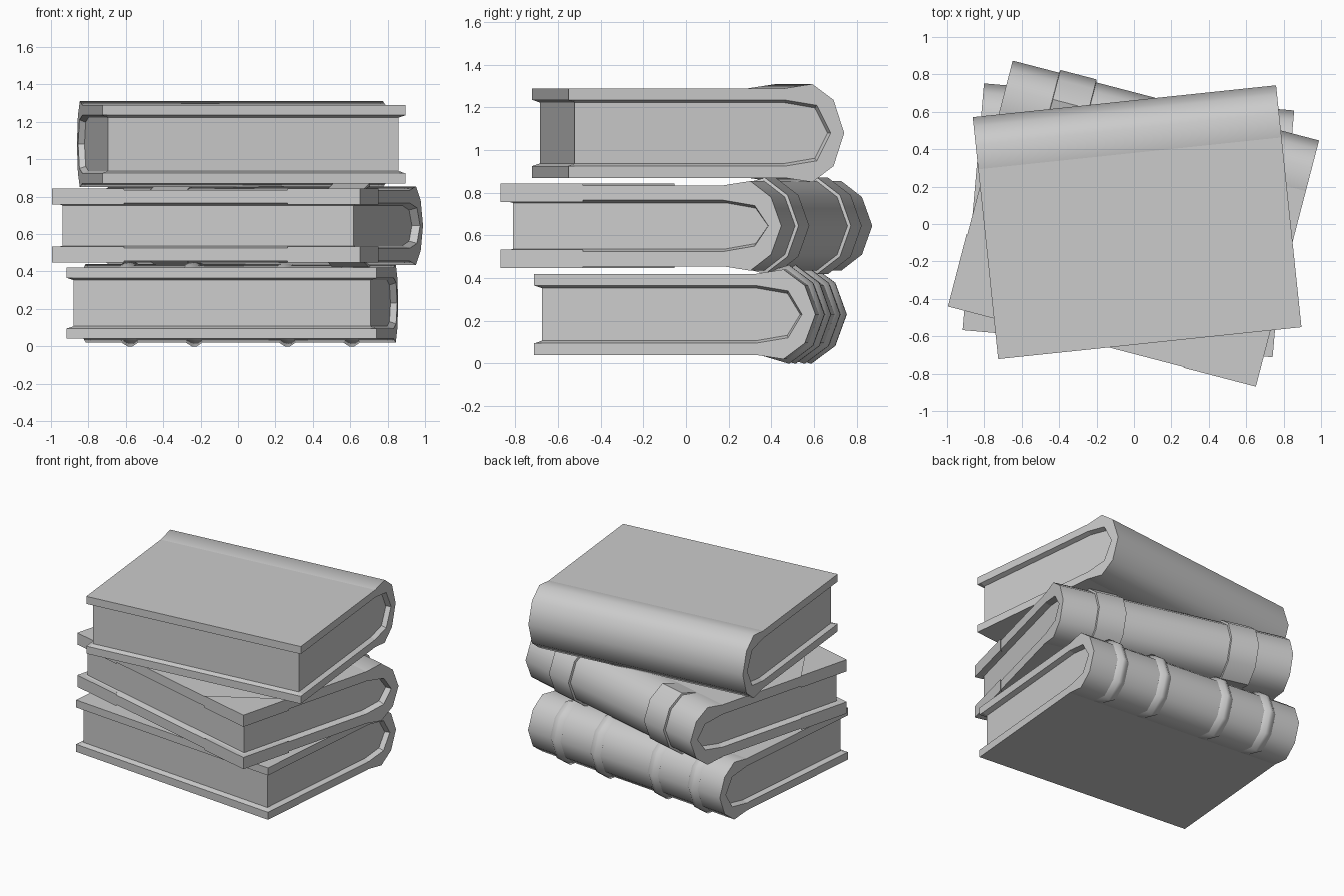
import bpy, bmesh, math

cube = bpy.data.objects.get("Cube")
if cube:
    bpy.data.objects.remove(cube, do_unlink=True)

COLOR = (0.6, 0.6, 0.6, 1)
grey = bpy.data.materials.new("light_grey")
grey.use_nodes = True
grey.diffuse_color = COLOR
grey.node_tree.nodes["Principled BSDF"].inputs["Base Color"].default_value = COLOR


def mirror(half):
    """Complete an upper profile that ends on the centre line."""
    return half + [(v, -z) for v, z in reversed(half[:-1])]


def loft(name, sections, place, smooth=()):
    """Join closed (v, z) loops at positions u; smooth lists the soft sides."""
    bm = bmesh.new()
    rings = [[bm.verts.new((u, v, z)) for v, z in loop] for u, loop in sections]
    count = len(rings[0])
    for a, b in zip(rings, rings[1:]):
        for i in range(count):
            j = (i + 1) % count
            face = bm.faces.new((a[i], a[j], b[j], b[i]))
            face.smooth = i in smooth
    bm.faces.new(rings[0])
    bm.faces.new(rings[-1])
    bmesh.ops.recalc_face_normals(bm, faces=bm.faces)
    for e in bm.edges:
        e.smooth = e.calc_face_angle(0) < math.radians(50)
    mesh = bpy.data.meshes.new(name)
    bm.to_mesh(mesh)
    bm.free()
    mesh.materials.append(grey)
    obj = bpy.data.objects.new(name, mesh)
    bpy.context.collection.objects.link(obj)
    x, y, z, angle = place
    obj.location = (x, y, z)
    obj.rotation_euler.z = math.radians(angle)
    return obj


def outer_profile(h, t):
    return mirror([(-h, t), (h - 0.28, t), (h - 0.15, t + 0.02),
                   (h - 0.05, t - 0.055), (h, 0)])


def inner_profile(h, t, inset, grow=0):
    return mirror([(inset - h, t + grow), (h - 0.28, t + grow),
                   (h - 0.135 + grow / 2, t - 0.025 + grow),
                   (h - 0.075 + grow, 0)])


def book(name, place, length, h, t, wall, inset):
    """Hard cover with a swollen spine and a recessed page block."""
    lip = 0.012
    page_t = t - wall - lip
    outer = outer_profile(h, t)
    pages = inner_profile(h, page_t, inset)
    rim = inner_profile(h, page_t, inset, lip)
    front = (-h, page_t + lip)
    close = lambda inner: outer + [(-h, -front[1])] + inner[::-1] + [front]
    end, core = close(rim), close(pages)
    recess = length - inset
    loft(name + "_cover", [(-length, end), (-recess, core), (recess, core), (length, end)],
         place, smooth=range(1, len(outer) - 2))
    loft(name + "_pages", [(-recess, pages), (recess, pages)], place)


def spine_band(name, place, h, t, steps):
    """Raised band round the spine; steps are (u, height) across its width."""
    base = outer_profile(h, t)[1:-1]
    last = len(base) - 1
    sections = []
    for u, height in steps:
        loop = []
        for i, (v, z) in enumerate(base):
            a, b = base[max(i - 1, 0)], base[min(i + 1, last)]
            dv, dz = b[0] - a[0], b[1] - a[1]
            size = math.hypot(dv, dz)
            k = 0 if i in (0, last) else height
            loop.append((v - dz / size * k, z + dv / size * k))
        sections.append((u, loop))
    loft(name, sections, place, smooth=range(last))


def corner_guard(name, place, length, h, low, high, side):
    """Triangular plate wrapped round a front corner of one cover."""
    edge, leg = 0.005, 0.4
    tip = (side * (length + edge), -h - edge)
    tri = [tip, (tip[0] - side * leg, tip[1]), (tip[0], tip[1] + leg)]
    bm = bmesh.new()
    rings = [[bm.verts.new((x, y, z)) for x, y in tri] for z in (low, high)]
    for r in rings:
        bm.faces.new(r)
    for i in range(3):
        j = (i + 1) % 3
        bm.faces.new((rings[0][i], rings[0][j], rings[1][j], rings[1][i]))
    bmesh.ops.recalc_face_normals(bm, faces=bm.faces)
    mesh = bpy.data.meshes.new(name)
    bm.to_mesh(mesh)
    bm.free()
    mesh.materials.append(grey)
    obj = bpy.data.objects.new(name, mesh)
    bpy.context.collection.objects.link(obj)
    obj.location = place[:3]
    obj.rotation_euler.z = math.radians(place[3])


# Bottom book with four pointed spine ridges
low_place = (-0.03, 0.02, 0.23, -5)
book("bottom_book", low_place, 0.832, 0.662, 0.19, 0.055, 0.035)
for n, u in enumerate((-0.595, -0.25, 0.25, 0.595)):
    spine_band(f"bottom_spine_ridge_{n + 1}", low_place, 0.662, 0.19,
               [(u - 0.045, 0), (u - 0.012, 0.022), (u + 0.012, 0.022), (u + 0.045, 0)])

# Middle book with two flat spine bands and front corner guards
mid_place = (0, 0.005, 0.645, -14.6)
book("middle_book", mid_place, 0.846, 0.677, 0.19, 0.07, 0.042)
for side, label in ((-1, "right"), (1, "left")):
    c = side * 0.487
    spine_band(f"middle_spine_band_{label}", mid_place, 0.677, 0.19,
               [(c - 0.102, 0), (c - 0.1, 0.016), (c + 0.1, 0.016), (c + 0.102, 0)])
    corner_guard(f"top_corner_guard_{label}", mid_place, 0.846, 0.677, 0.112, 0.198, side)
    corner_guard(f"bottom_corner_guard_{label}", mid_place, 0.846, 0.677, -0.198, -0.112, side)

# Plain top book
book("top_book", (0.017, 0.01, 1.08, 6), 0.815, 0.65, 0.21, 0.055, 0.033)
